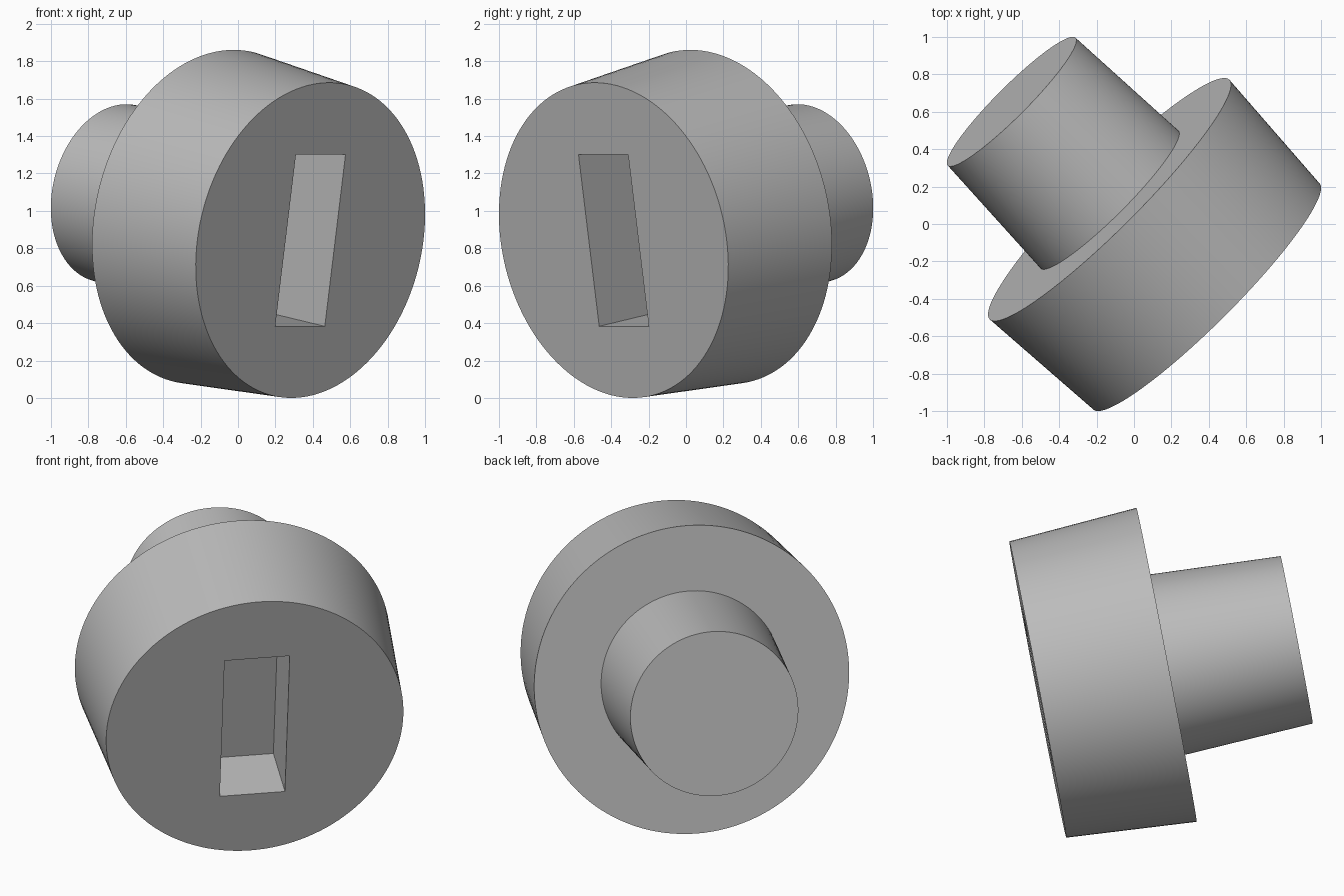
import bpy, bmesh, math
from mathutils import Matrix, Vector

cube = bpy.data.objects.get("Cube")
if cube:
    bpy.data.objects.remove(cube, do_unlink=True)

# Light grey material
grey = bpy.data.materials.new("light_grey")
grey.use_nodes = True
colour = (0.5, 0.5, 0.5, 1)
grey.diffuse_color = colour
grey.node_tree.nodes["Principled BSDF"].inputs["Base Color"].default_value = colour

# Tilted frame: local z runs from the slotted face into the body
axis = Vector((-0.697, 0.697, 0.168)).normalized()
side = Vector((1, 1, 0)).normalized()
up = axis.cross(side)
frame = Matrix((side, up, axis)).transposed().to_4x4()
frame.translation = (0.387, -0.387, 0.843)


def make_object(name, bm):
    bmesh.ops.recalc_face_normals(bm, faces=bm.faces)
    mesh = bpy.data.meshes.new(name)
    bm.to_mesh(mesh)
    bm.free()
    mesh.materials.append(grey)
    obj = bpy.data.objects.new(name, mesh)
    obj.matrix_world = frame
    bpy.context.collection.objects.link(obj)
    return obj


def turned(name, profile, sides=128):
    """Turn a (radius, depth) profile around the local z axis."""
    bm = bmesh.new()
    rings = [[bm.verts.new((r * math.cos(math.tau * i / sides),
                            r * math.sin(math.tau * i / sides), z))
              for i in range(sides)] for r, z in profile]
    for low, high in zip(rings, rings[1:]):
        for i in range(sides):
            j = (i + 1) % sides
            bm.faces.new((low[i], low[j], high[j], high[i]))
    bm.faces.new(rings[0])
    bm.faces.new(rings[-1])
    return make_object(name, bm)


# Tapered head, shoulder and tapered stem turned as one solid
body = turned("slotted_head_and_stem",
              [(0.855, 0), (0.906, 0.743), (0.521, 0.743), (0.483, 1.494)])

# Rectangular slot sunk into the front face
slot_depth = 0.383
bm = bmesh.new()
bmesh.ops.create_cube(bm, size=1)
bmesh.ops.scale(bm, vec=(0.375, 0.933, 2 * slot_depth), verts=bm.verts)
cutter = make_object("slot_cutter", bm)
cutter.hide_render = True

cut = body.modifiers.new("slot", 'BOOLEAN')
cut.operation = 'DIFFERENCE'
cut.solver = 'EXACT'
cut.object = cutter

bpy.ops.object.select_all(action='DESELECT')
body.select_set(True)
bpy.context.view_layer.objects.active = body
bpy.ops.object.modifier_apply(modifier=cut.name)
bpy.data.objects.remove(cutter, do_unlink=True)

# Smooth round walls, crisp rims
bpy.ops.object.shade_smooth_by_angle(angle=math.radians(30))
